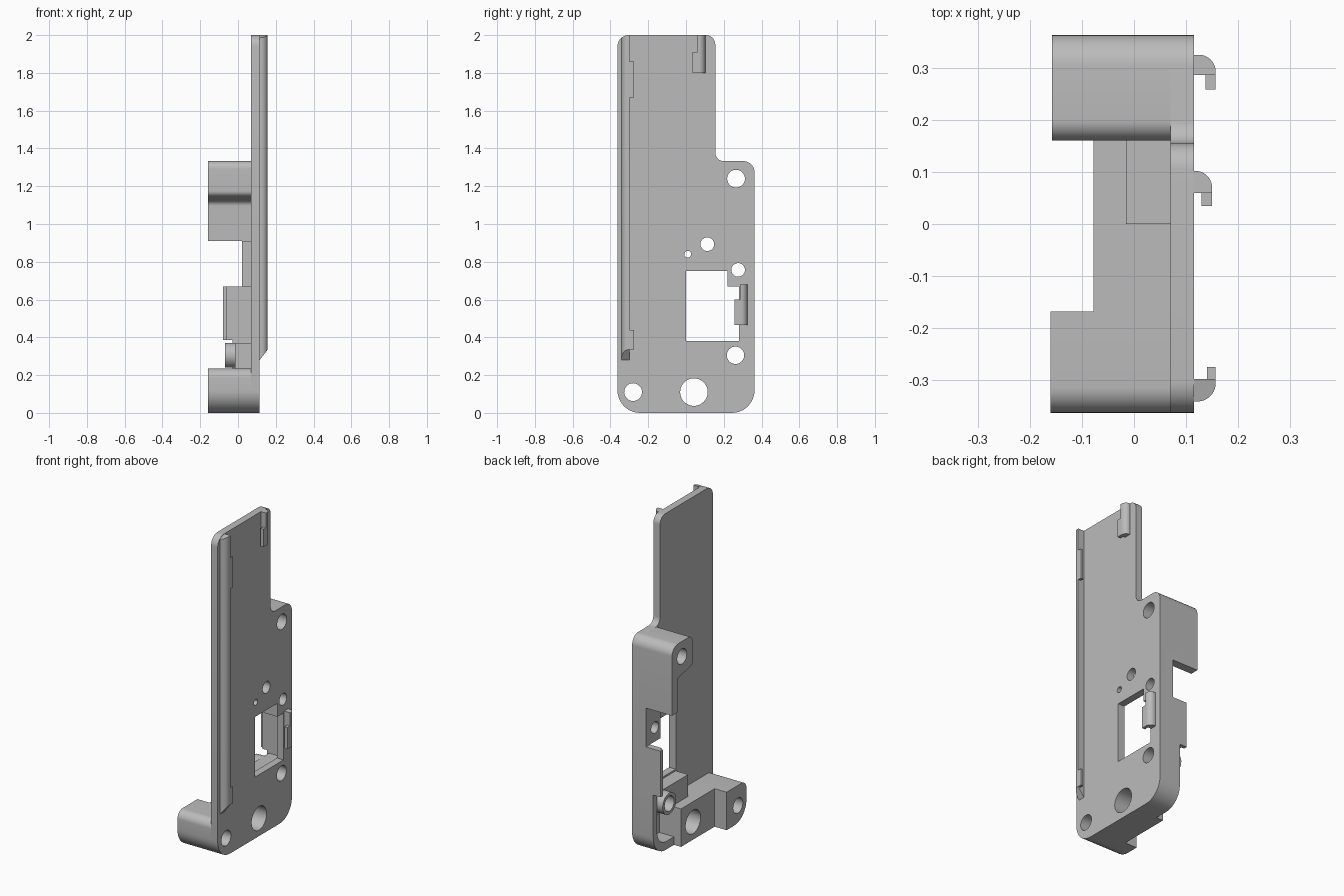
import bpy, bmesh, math
from mathutils import Vector

if "Cube" in bpy.data.objects:
    bpy.data.objects.remove(bpy.data.objects["Cube"])

grey = bpy.data.materials.new("light grey")
grey.diffuse_color = (0.5, 0.5, 0.5, 1)
grey.use_nodes = True
grey.node_tree.nodes["Principled BSDF"].inputs["Base Color"].default_value = grey.diffuse_color


def rounded(pts, n=10):
    """Corner list (u, v[, radius]) -> outline with rounded corners."""
    out = []
    for i, p in enumerate(pts):
        c = Vector(p[:2])
        r = p[2] if len(p) > 2 else 0
        if not r:
            out.append(c)
            continue
        a = (Vector(pts[i - 1][:2]) - c).normalized()
        b = (Vector(pts[(i + 1) % len(pts)][:2]) - c).normalized()
        half = a.angle(b) / 2
        centre = c + (a + b).normalized() * r / math.sin(half)
        start = c + a * r / math.tan(half) - centre
        end = c + b * r / math.tan(half) - centre
        sweep = start.angle_signed(end)
        for k in range(n + 1):
            t = -sweep * k / n
            out.append(centre + Vector((start.x * math.cos(t) - start.y * math.sin(t),
                                        start.x * math.sin(t) + start.y * math.cos(t))))
    return out


def prism(name, pts, lo, hi, axis="x", n=10):
    """Extrude an outline: (y, z) along x, or (x, y) along z."""
    bm = bmesh.new()
    place = (lambda p, t: (t, p[0], p[1])) if axis == "x" else (lambda p, t: (p[0], p[1], t))
    ring = rounded(pts, n)
    a = [bm.verts.new(place(p, lo)) for p in ring]
    b = [bm.verts.new(place(p, hi)) for p in ring]
    bm.faces.new(a)
    bm.faces.new(b)
    for i in range(len(a)):
        j = (i + 1) % len(a)
        bm.faces.new((a[i], a[j], b[j], b[i]))
    bmesh.ops.recalc_face_normals(bm, faces=bm.faces)
    me = bpy.data.meshes.new(name)
    bm.to_mesh(me)
    bm.free()
    me.materials.append(grey)
    ob = bpy.data.objects.new(name, me)
    bpy.context.collection.objects.link(ob)
    return ob


def box(name, x0, x1, y0, y1, z0, z1):
    return prism(name, [(y0, z0), (y1, z0), (y1, z1), (y0, z1)], x0, x1)


def disc(y, z, r, n=40):
    return [(y + r * math.cos(2 * math.pi * k / n), z + r * math.sin(2 * math.pi * k / n))
            for k in range(n)]


BACK, FACE = 0.07, 0.115   # plate thickness range in x

# Main plate
plate = prism("plate", [(-0.363, 0, 0.12), (0.363, 0, 0.12), (0.363, 1.333, 0.06),
                        (0.155, 1.333, 0.045), (0.155, 2, 0.05), (-0.363, 2, 0.06)], BACK, FACE)

# Upper screw boss running into the thin side wall
upper = prism("upper_boss", [(0.16, 1.333, 0.04), (0.16, 1.15, 0.03), (0.31, 1.12, 0.03),
                             (0.31, 0.91), (0.363, 0.91), (0.363, 1.333, 0.06)], -0.158, BACK)

# Side wall sections below the upper boss
shelf = box("side_shelf", 0.02, BACK, 0.22, 0.363, 0.67, 0.91)
tab = box("side_wall_tab", -0.06, BACK, 0.325, 0.363, 0.385, 0.67)
tab_edge = box("side_wall_tab_edge", -0.08, -0.06, 0.34, 0.363, 0.385, 0.67)
corner = prism("corner_wall", [(0.15, 0), (0.363, 0, 0.12), (0.363, 0.385), (0.325, 0.385),
                               (0.325, 0.05, 0.09), (0.15, 0.05)], -0.03, BACK)
ledge = box("window_ledge", -0.015, BACK, 0.0, 0.33, 0.235, 0.37)
small_boss = prism("small_boss", disc(0.262, 0.305, 0.066), -0.07, BACK)

# Foot with its middle block
foot = prism("foot", [(-0.363, 0, 0.12), (-0.168, 0), (-0.168, 0.235), (-0.363, 0.235, 0.05)],
             -0.16, BACK)
middle = box("middle_block", -0.078, BACK, -0.168, 0.16, 0, 0.235)

# Holes and window
holes = [(-0.28, 0.11, 0.047), (0.042, 0.11, 0.073), (0.262, 0.305, 0.046), (0.276, 0.757, 0.036),
         (0.265, 1.24, 0.047), (0.113, 0.893, 0.036), (0.009, 0.84, 0.018)]
cutters = [prism("hole_cutter", disc(*h), -0.3, 0.3) for h in holes]
cutters.append(prism("window_cutter", [(0.0, 0.38), (0.28, 0.38), (0.28, 0.67), (0.22, 0.67),
                                       (0.22, 0.752), (0.0, 0.752)], 0.0, 0.3))
cuts = {plate: range(8), upper: [4], shelf: [3], ledge: [2], small_boss: [2],
        foot: [0], middle: [1]}
for ob, ids in cuts.items():
    for i in ids:
        m = ob.modifiers.new("cut", "BOOLEAN")
        m.operation, m.solver, m.object = "DIFFERENCE", "EXACT", cutters[i]
bpy.context.view_layer.update()
dg = bpy.context.evaluated_depsgraph_get()
cut_meshes = {ob: bpy.data.meshes.new_from_object(ob.evaluated_get(dg)) for ob in cuts}
for ob, me in cut_meshes.items():
    ob.modifiers.clear()
    ob.data = me
for c in cutters:
    bpy.data.objects.remove(c)

# Long guide rail: lower end bevelled, upper end following the plate corner
rail = prism("guide_rail", [(FACE, -0.341), (0.157, -0.341, 0.035), (0.157, -0.298),
                            (FACE, -0.298)], 0.28, 2, "z")
for v in rail.data.vertices:
    if v.co.z < 1:
        v.co.z += (v.co.x - FACE) * 1.3
    elif v.co.y < -0.303:
        v.co.z = 1.94 + math.sqrt(0.06 ** 2 - (v.co.y + 0.303) ** 2)
for z0, z1 in ((0.335, 0.44), (1.67, 1.86)):
    box("rail_catch", 0.14, 0.157, -0.30, -0.275, z0, z1)


def hook(name, y0, y1, tip, x1, z0, z1, tip_z):
    """Rounded clip with an inward catch on its lower half."""
    prism(name, [(FACE, y0), (x1, y0), (x1, y1, 0.032), (FACE, y1)], z0, z1, "z")
    box(name + "_catch", x1 - 0.02, x1, tip, y0, z0, tip_z)


hook("top_hook", 0.06, 0.102, 0.035, 0.15, 1.80, 2.0, 1.91)
hook("window_hook", 0.286, 0.325, 0.258, 0.157, 0.465, 0.68, 0.60)

# Smooth the round corners and bores, keep hard edges
bpy.ops.object.select_all(action="SELECT")
bpy.context.view_layer.objects.active = plate
bpy.ops.object.shade_smooth_by_angle(angle=math.radians(30))
